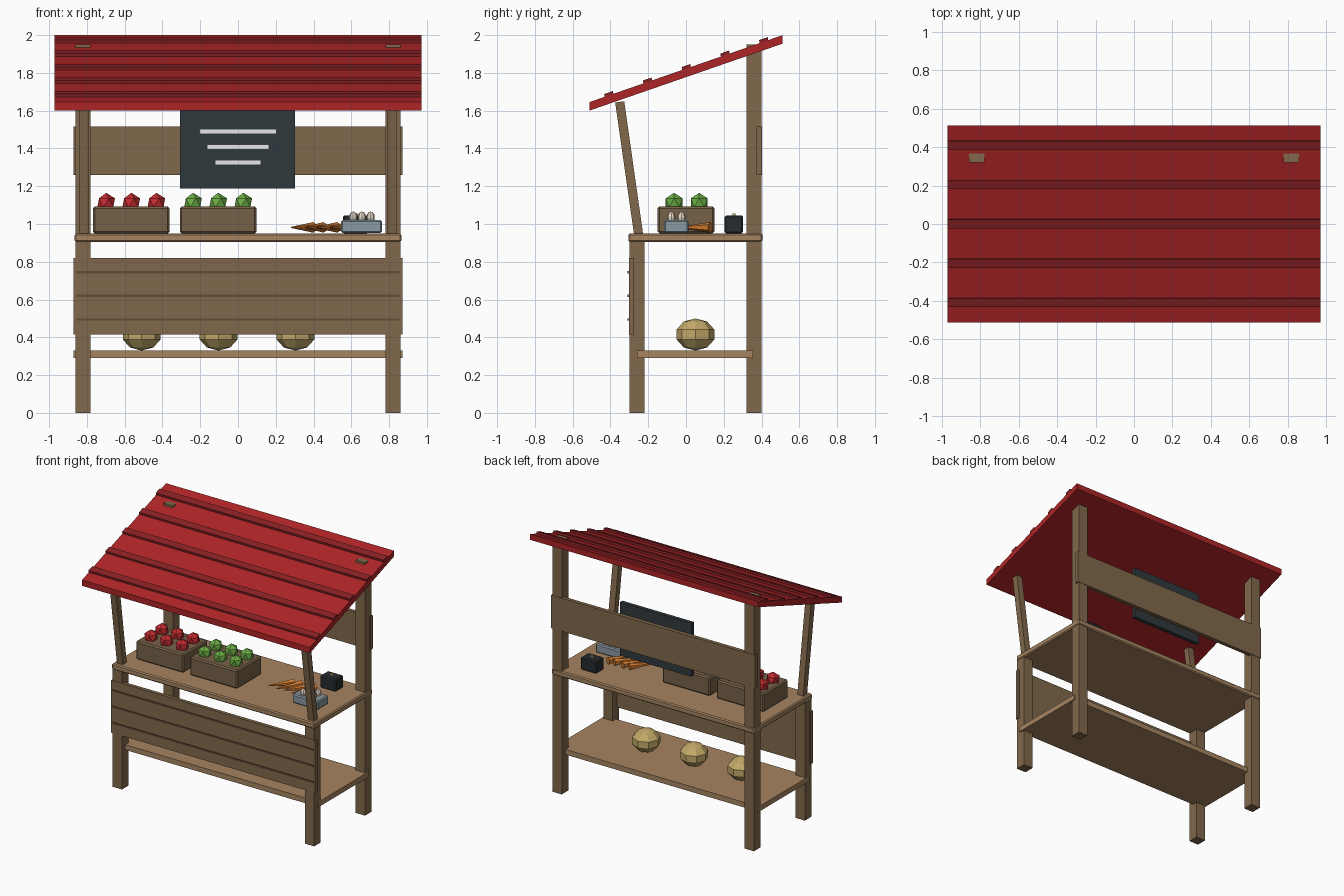
import bpy, bmesh
from math import radians, atan2
from mathutils import Vector, Matrix

if "Cube" in bpy.data.objects:
    bpy.data.objects.remove(bpy.data.objects["Cube"])


def mat(name, r, g, b):
    m = bpy.data.materials.new(name)
    m.diffuse_color = (r, g, b, 1)
    m.use_nodes = True
    m.node_tree.nodes["Principled BSDF"].inputs["Base Color"].default_value = m.diffuse_color
    return m


WOOD = mat("wood", .22, .14, .07)
CRATE = mat("crate_wood", .18, .12, .065)
GROOVE = mat("groove_wood", .12, .075, .04)
TOP = mat("light_wood", .38, .23, .12)
RED = mat("roof_red", .42, .018, .02)
DARKRED = mat("batten_red", .25, .015, .018)
SLATE = mat("slate", .03, .04, .045)
CHALK = mat("chalk", .8, .8, .85)
APPLE = mat("apple_red", .55, .025, .03)
GREEN = mat("apple_green", .15, .42, .06)
ORANGE = mat("carrot_orange", .65, .2, .03)
MELON = mat("melon_yellow", .55, .4, .14)
EGG = mat("egg_shell", .8, .7, .6)
TRAY = mat("tray_grey", .25, .32, .36)
TIN = mat("tin_dark", .02, .025, .03)


def finish(name, bm, material, bevel=0):
    me = bpy.data.meshes.new(name)
    bmesh.ops.recalc_face_normals(bm, faces=bm.faces)
    bm.to_mesh(me)
    bm.free()
    ob = bpy.data.objects.new(name, me)
    bpy.context.collection.objects.link(ob)
    me.materials.append(material)
    if bevel:
        mod = ob.modifiers.new("bevel", "BEVEL")
        mod.width, mod.segments = bevel, 1
    return ob


def box(name, x, y, z, material, bevel=0):
    """Box from (min, max) ranges on each axis."""
    bm = bmesh.new()
    size = [r[1] - r[0] for r in (x, y, z)]
    mid = [(r[1] + r[0]) / 2 for r in (x, y, z)]
    bmesh.ops.create_cube(bm, size=1, matrix=Matrix.Translation(mid) @ Matrix.Diagonal((*size, 1)))
    return finish(name, bm, material, bevel)


def extrude_x(name, profile, x0, x1, material):
    """Side profile of (y, z) points swept along x."""
    bm = bmesh.new()
    f = bm.faces.new([bm.verts.new((x0, y, z)) for y, z in profile])
    new = bmesh.ops.extrude_face_region(bm, geom=[f])["geom"]
    bmesh.ops.translate(bm, vec=(x1 - x0, 0, 0), verts=[v for v in new if isinstance(v, bmesh.types.BMVert)])
    return finish(name, bm, material)


def ball(name, loc, scale, material, seg=0, rings=0):
    bm = bmesh.new()
    m = Matrix.Translation(loc) @ Matrix.Diagonal((*scale, 1))
    if seg:
        bmesh.ops.create_uvsphere(bm, u_segments=seg, v_segments=rings, radius=1, matrix=m)
    else:
        bmesh.ops.create_icosphere(bm, subdivisions=1, radius=1, matrix=m)
    return finish(name, bm, material)


# Posts and leaning roof struts
for s, side in ((-1, "left"), (1, "right")):
    xr = sorted((s * .78, s * .86))
    box(f"back_post_{side}", xr, (.32, .4), (0, 1.95), WOOD)
    box(f"front_post_{side}", xr, (-.3, -.22), (0, .91), WOOD)
    xs = sorted((s * .79, s * .84))
    extrude_x(f"roof_strut_{side}", [(-.275, .945), (-.227, .945), (-.327, 1.65), (-.375, 1.643)], *xs, WOOD)

# Counter, shelf, boards
box("counter", (-.865, .865), (-.305, .405), (.905, .95), TOP, .008)
box("shelf", (-.87, .87), (-.26, .355), (.29, .33), TOP)
box("front_panel", (-.87, .87), (-.303, -.275), (.415, .82), WOOD)
for i, z in enumerate((.495, .62, .745)):
    box(f"panel_groove_{i}", (-.855, .855), (-.31, -.30), (z - .006, z + .006), GROOVE)
box("back_board", (-.87, .87), (.373, .403), (1.26, 1.515), WOOD)

# Sloped roof with battens
SLOPE = .355 / 1.02


def roof_z(y):
    return 1.645 + SLOPE * (y + .51)


extrude_x("roof", [(-.512, 1.6), (.512, 1.955), (.512, 2.0), (-.512, 1.645)], -.972, .972, RED)
for i in range(5):
    y = -.407 + i * .205
    a, b = y - .022, y + .024
    extrude_x(f"roof_batten_{i}", [(a, roof_z(a) - .01), (b, roof_z(b) - .01), (b - .004, roof_z(b) + .015),
                                   (a - .004, roof_z(a) + .015)], -.972, .972, DARKRED)

# Chalkboard with plain chalk strokes
box("chalkboard", (-.307, .303), (.343, .373), (1.188, 1.6), SLATE)
for i, (w, z) in enumerate(((.205, 1.49), (.163, 1.408), (.122, 1.326))):
    box(f"chalk_stroke_{i}", (-w, w), (.335, .345), (z - .013, z + .013), CHALK)

# Crates of fruit
for label, cx, m in (("red", -.565, APPLE), ("green", -.105, GREEN)):
    box(f"crate_{label}", (cx - .203, cx + .203), (-.15, .15), (.95, 1.093), CRATE, .01)
    for i in range(3):
        for j in range(2):
            ball(f"{label}_apple_{i}{j}", (cx + (i - 1) * .133, -.063 + j * .133, 1.113), (.052,) * 3, m)

# Carrots lying in a fan
for i, (x, ang) in enumerate(((.34, 38), (.405, 30), (.47, 36), (.53, 28))):
    bm = bmesh.new()
    bmesh.ops.create_cone(bm, cap_ends=True, segments=6, radius1=.028, radius2=.003, depth=.19)
    bm.transform(Matrix.Translation((x, .045, .982)) @ Matrix.Rotation(radians(-ang), 4, 'Z')
                 @ Matrix.Rotation(radians(90), 4, 'X'))
    finish(f"carrot_{i}", bm, ORANGE)

# Egg tray
box("egg_tray", (.545, .763), (-.117, .013), (.953, 1.02), TRAY, .008)
for i in range(3):
    for j in range(2):
        ball(f"egg_{i}{j}", (.61 + i * .046, -.078 + j * .054, 1.035), (.022, .022, .031), EGG, 8, 6)

# Cash tin with knob
box("cash_tin", (.555, .69), (.205, .302), (.95, 1.045), TIN, .008)
box("tin_knob", (.608, .637), (.247, .263), (1.04, 1.056), MELON)

# Melons on the lower shelf
for i in range(3):
    ball(f"melon_{i}", (-.51 + i * .407, .05, .415), (.105, .105, .085), MELON, 8, 5)
